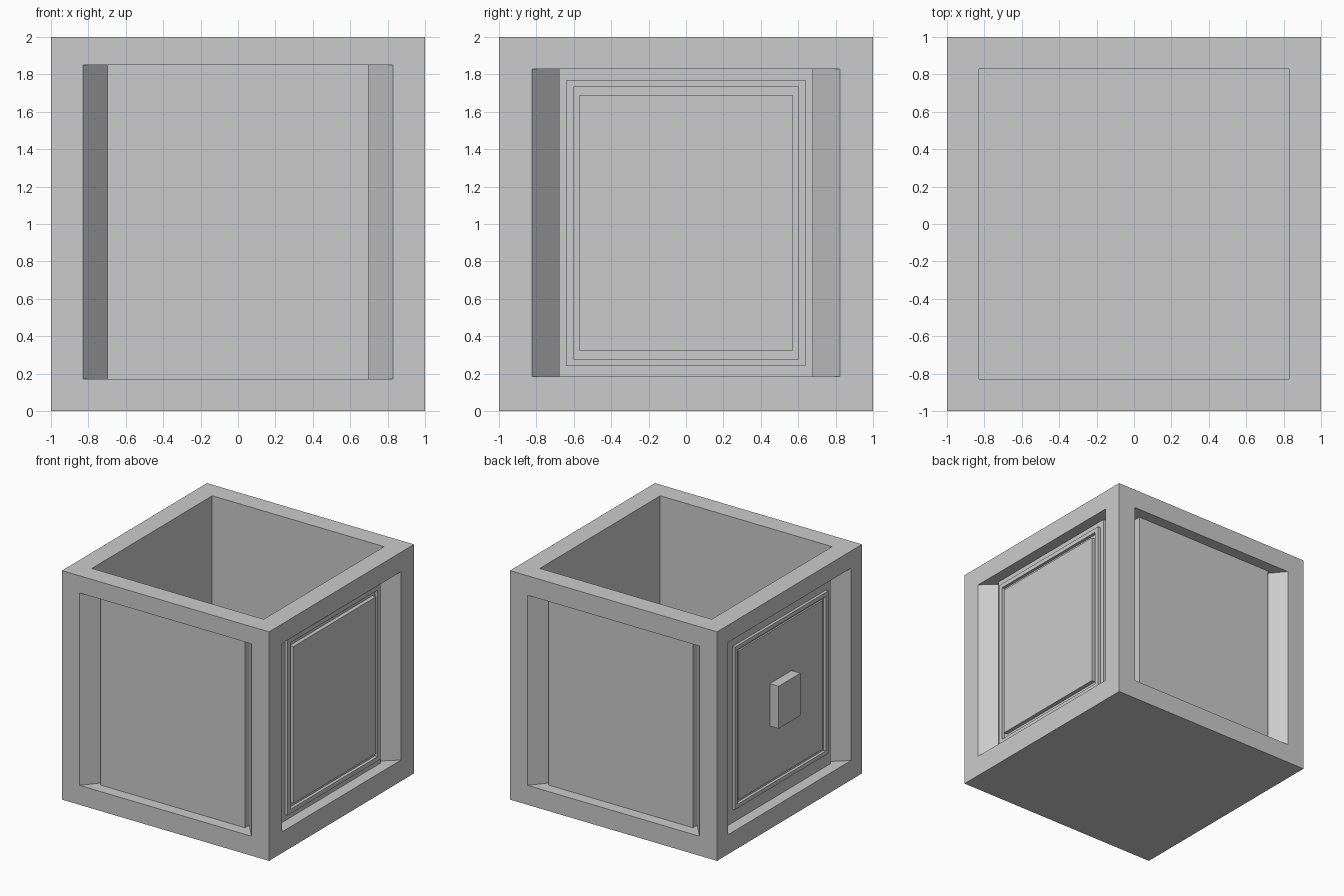
import bpy, bmesh, math
from mathutils import Matrix

if "Cube" in bpy.data.objects:
    bpy.data.objects.remove(bpy.data.objects["Cube"])


def finish(name, bm):
    bmesh.ops.recalc_face_normals(bm, faces=bm.faces)
    me = bpy.data.meshes.new(name)
    bm.to_mesh(me)
    bm.free()
    ob = bpy.data.objects.new(name, me)
    bpy.context.collection.objects.link(ob)
    return ob


def prism(bm, pts, z0, z1):
    """Extrude a plan outline from z0 to z1."""
    vs = [bm.verts.new((x, y, z0)) for x, y in pts]
    face = bm.faces.new(vs)
    ext = bmesh.ops.extrude_face_region(bm, geom=[face])['geom']
    up = [v for v in ext if isinstance(v, bmesh.types.BMVert)]
    bmesh.ops.translate(bm, verts=up, vec=(0, 0, z1 - z0))


def slab(bm, u0, u1, z0, z1, d0, d1):
    """Box on the front wall; d is the depth behind the outer face."""
    prism(bm, [(u0, d0 - 1), (u1, d0 - 1), (u1, d1 - 1), (u0, d1 - 1)], z0, z1)


def turn(ob, side):
    # sides: 0 front, 1 right, 2 back, 3 left
    ob.data.transform(Matrix.Rotation(side * math.pi / 2, 4, 'Z'))
    return ob


def cut(body, cutter):
    mod = body.modifiers.new(cutter.name, 'BOOLEAN')
    mod.operation = 'DIFFERENCE'
    mod.solver = 'EXACT'
    mod.object = cutter
    bpy.context.view_layer.objects.active = body
    bpy.ops.object.modifier_apply(modifier=mod.name)
    bpy.data.objects.remove(cutter)


def square(h):
    return [(-h, -h), (h, -h), (h, h), (-h, h)]


# Open box body
bm = bmesh.new()
prism(bm, square(1), 0, 2)
body = finish("box_body", bm)
bm = bmesh.new()
prism(bm, square(0.83), 0.17, 2.2)
cut(body, finish("hollow_cutter", bm))

# Recessed panels, with slanted cheeks running behind the panel edges
GROOVE, PANEL = 0.16, 0.10
for side, w, p, z0, z1 in [(0, 0.83, 0.697, 0.17, 1.85),
                           (1, 0.823, 0.68, 0.185, 1.83),
                           (2, 0.83, 0.697, 0.17, 1.83),
                           (3, 0.85, 0.71, 0.17, 1.85)]:
    half = [(w, -0.1), (w, 0), (p, GROOVE), (p, PANEL)]
    outline = half + [(-u, d) for u, d in reversed(half)]
    bm = bmesh.new()
    prism(bm, [(u, d - 1) for u, d in outline], z0, z1)
    cut(body, turn(finish("recess_cutter", bm), side))


def frame(name, side, w, z0, z1, t, depth):
    bm = bmesh.new()
    slab(bm, -w, -w + t, z0, z1, depth, 0.12)
    slab(bm, w - t, w, z0, z1, depth, 0.12)
    slab(bm, -w + t, w - t, z0, z0 + t, depth, 0.12)
    slab(bm, -w + t, w - t, z1 - t, z1, depth, 0.12)
    turn(finish(name, bm), side)


def plate(name, side, w, z0, z1, depth):
    bm = bmesh.new()
    slab(bm, -w, w, z0, z1, depth, 0.12)
    turn(finish(name, bm), side)


# Right side: raised frame around a raised panel
frame("right_frame", 1, 0.64, 0.24, 1.77, 0.038, 0.073)
plate("right_panel", 1, 0.57, 0.32, 1.69, 0.065)

# Left side: raised frame, inner panel and square knob
frame("left_frame", 3, 0.645, 0.29, 1.71, 0.035, 0.075)
plate("left_panel", 3, 0.585, 0.35, 1.65, 0.085)
plate("left_knob", 3, 0.15, 0.83, 1.20, 0.0)
